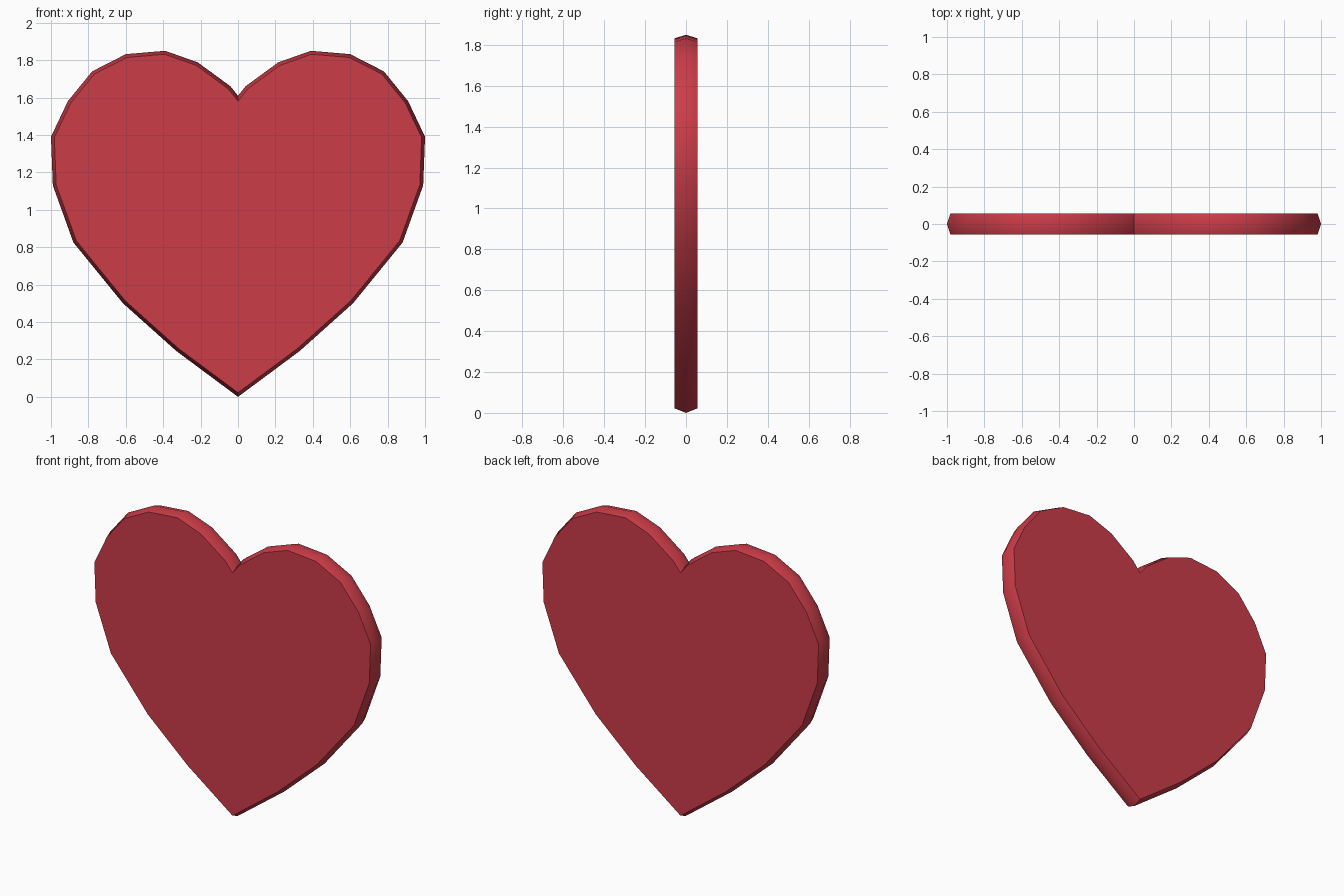
import bpy, bmesh, math
from mathutils import Vector

if "Cube" in bpy.data.objects:
    bpy.data.objects.remove(bpy.data.objects["Cube"])

HALF_THICK = 0.056
INSET = 0.018

# Right half of the widest outline, from bottom tip to top notch
half = [(0, 0), (0.33, 0.245), (0.615, 0.5), (0.88, 0.825), (0.99, 1.13),
        (1.0, 1.39), (0.91, 1.58), (0.78, 1.74), (0.60, 1.832),
        (0.39, 1.85), (0.215, 1.788), (0.04, 1.66), (0, 1.61)]
outline = [Vector(p) for p in half]
outline += [Vector((-x, z)) for x, z in reversed(half[1:-1])]


def inset(points, dist):
    """Mitred inward offset of a counter-clockwise outline."""
    result = []
    for i, p in enumerate(points):
        a = (p - points[i - 1]).normalized()
        b = (points[(i + 1) % len(points)] - p).normalized()
        na, nb = Vector((-a.y, a.x)), Vector((-b.y, b.x))
        result.append(p + (na + nb) * dist / (1 + na.dot(nb)))
    return result


# Heart plate: front face, ridge around the middle, back face
bm = bmesh.new()
face_line = inset(outline, INSET)
rings = [[bm.verts.new((p.x, y, p.y)) for p in pts]
         for pts, y in ((face_line, -HALF_THICK), (outline, 0), (face_line, HALF_THICK))]
bm.faces.new(rings[0])
bm.faces.new(reversed(rings[2]))
n = len(outline)
for lo, hi in zip(rings, rings[1:]):
    for i in range(n):
        j = (i + 1) % n
        bm.faces.new((lo[j], lo[i], hi[i], hi[j]))
bmesh.ops.recalc_face_normals(bm, faces=bm.faces)

mesh = bpy.data.meshes.new("heart")
bm.to_mesh(mesh)
bm.free()
heart = bpy.data.objects.new("heart", mesh)
bpy.context.collection.objects.link(heart)

# Red material
red = bpy.data.materials.new("red")
red.diffuse_color = (0.60, 0.045, 0.065, 1)
red.use_nodes = True
red.node_tree.nodes["Principled BSDF"].inputs["Base Color"].default_value = red.diffuse_color
mesh.materials.append(red)

# Smooth rim, crisp face borders
bpy.context.view_layer.objects.active = heart
heart.select_set(True)
bpy.ops.object.shade_smooth_by_angle(angle=math.radians(50))
